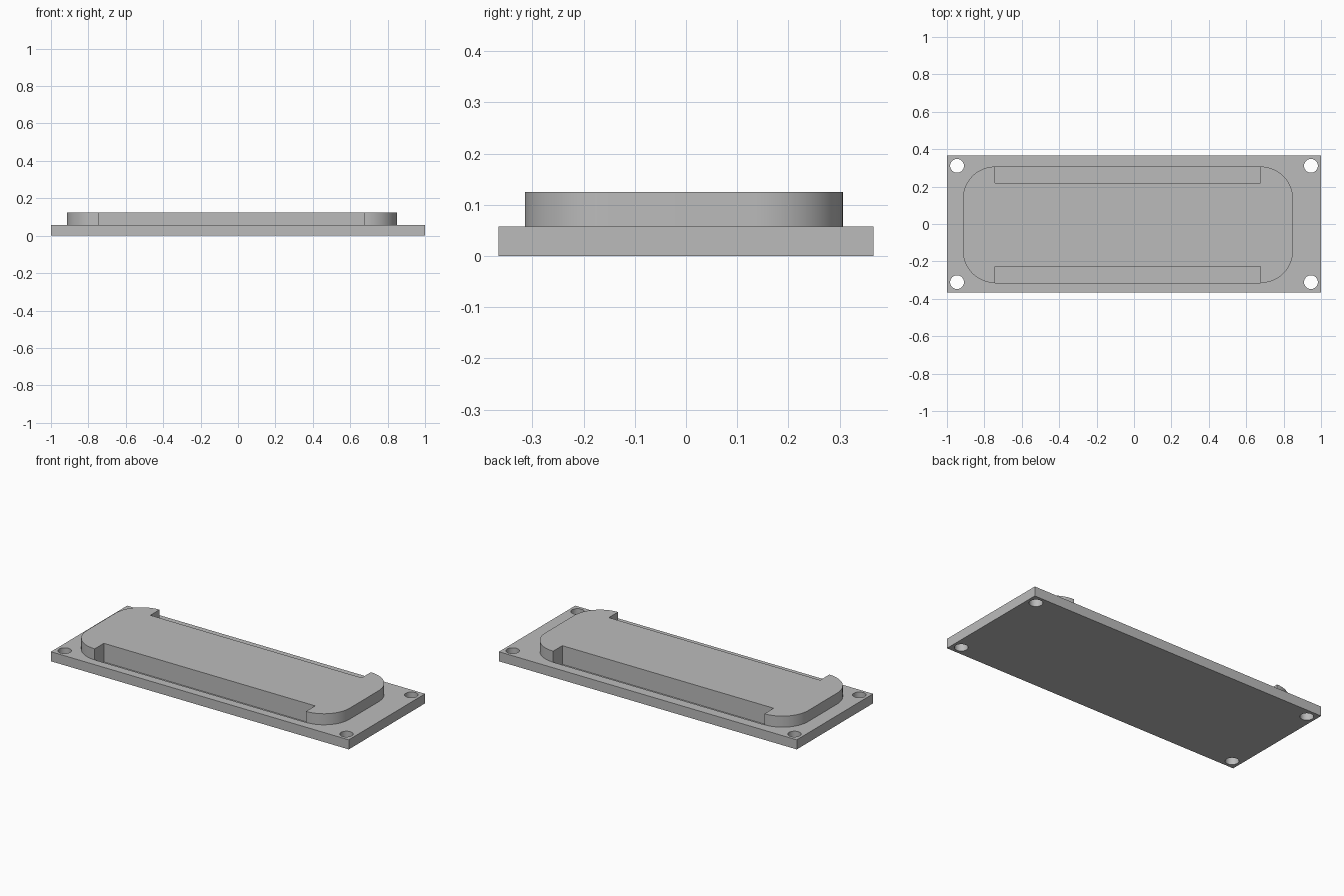
import bpy, bmesh, math

cube = bpy.data.objects.get("Cube")
if cube:
    bpy.data.objects.remove(cube, do_unlink=True)

grey = bpy.data.materials.new("plain grey")
grey.use_nodes = True
grey.diffuse_color = (0.5, 0.5, 0.5, 1)
grey.node_tree.nodes["Principled BSDF"].inputs["Base Color"].default_value = (0.5, 0.5, 0.5, 1)

BASE_TOP, PAD_TOP, POCKET_FLOOR = 0.058, 0.125, 0.012
X0, X1, Y0, Y1 = -0.915, 0.85, -0.315, 0.307   # pad extents
RADIUS, NOTCH = 0.173, 0.088


def prism(name, outline, z0, z1):
    """Extrude a flat outline between two heights."""
    bm = bmesh.new()
    face = bm.faces.new([bm.verts.new((x, y, z0)) for x, y in outline])
    top = bmesh.ops.extrude_face_region(bm, geom=[face])["geom"]
    verts = [v for v in top if isinstance(v, bmesh.types.BMVert)]
    bmesh.ops.translate(bm, verts=verts, vec=(0, 0, z1 - z0))
    bmesh.ops.recalc_face_normals(bm, faces=bm.faces)
    mesh = bpy.data.meshes.new(name)
    bm.to_mesh(mesh)
    bm.free()
    mesh.materials.append(grey)
    obj = bpy.data.objects.new(name, mesh)
    bpy.context.collection.objects.link(obj)
    return obj


def box(x0, x1, y0, y1):
    return [(x0, y0), (x1, y0), (x1, y1), (x0, y1)]


def arc(cx, cy, r, start, sweep, steps):
    angles = [math.radians(start + sweep * i / steps) for i in range(steps + 1)]
    return [(cx + r * math.cos(a), cy + r * math.sin(a)) for a in angles]


def select(obj):
    bpy.ops.object.select_all(action='DESELECT')
    obj.select_set(True)
    bpy.context.view_layer.objects.active = obj


def cut(target, outline, z0, z1):
    """Subtract a prism and discard the cutter."""
    cutter = prism("cutter", outline, z0, z1)
    cutter.hide_render = True
    mod = target.modifiers.new("cut", 'BOOLEAN')
    mod.operation, mod.solver, mod.object = 'DIFFERENCE', 'EXACT', cutter
    select(target)
    bpy.ops.object.modifier_apply(modifier=mod.name)
    bpy.data.objects.remove(cutter, do_unlink=True)


# Base plate with four screw holes and two long pockets
base = prism("base_plate", box(-1, 1, -0.366, 0.366), 0, BASE_TOP)
for sx in (-1, 1):
    for sy in (-1, 1):
        cut(base, arc(sx * 0.946, sy * 0.311, 0.037, 0, 352.5, 47), -0.1, 0.2)
left, right = X0 + RADIUS, X1 - RADIUS
for y0, y1 in ((Y0, Y0 + NOTCH), (Y1 - NOTCH, Y1)):
    cut(base, box(left, right, y0, y1), POCKET_FLOOR, 0.2)

# Raised pad: rounded corners, with a long notch along each side
low, high = Y0 + RADIUS, Y1 - RADIUS
outline = (arc(right, low, RADIUS, -90, 90, 24) + arc(right, high, RADIUS, 0, 90, 24)
           + [(right, Y1 - NOTCH), (left, Y1 - NOTCH)]
           + arc(left, high, RADIUS, 90, 90, 24) + arc(left, low, RADIUS, 180, 90, 24)
           + [(left, Y0 + NOTCH), (right, Y0 + NOTCH)])
pad = prism("raised_pad", outline, BASE_TOP, PAD_TOP)

for obj in (base, pad):
    select(obj)
    bpy.ops.object.shade_smooth_by_angle(angle=math.radians(30))
